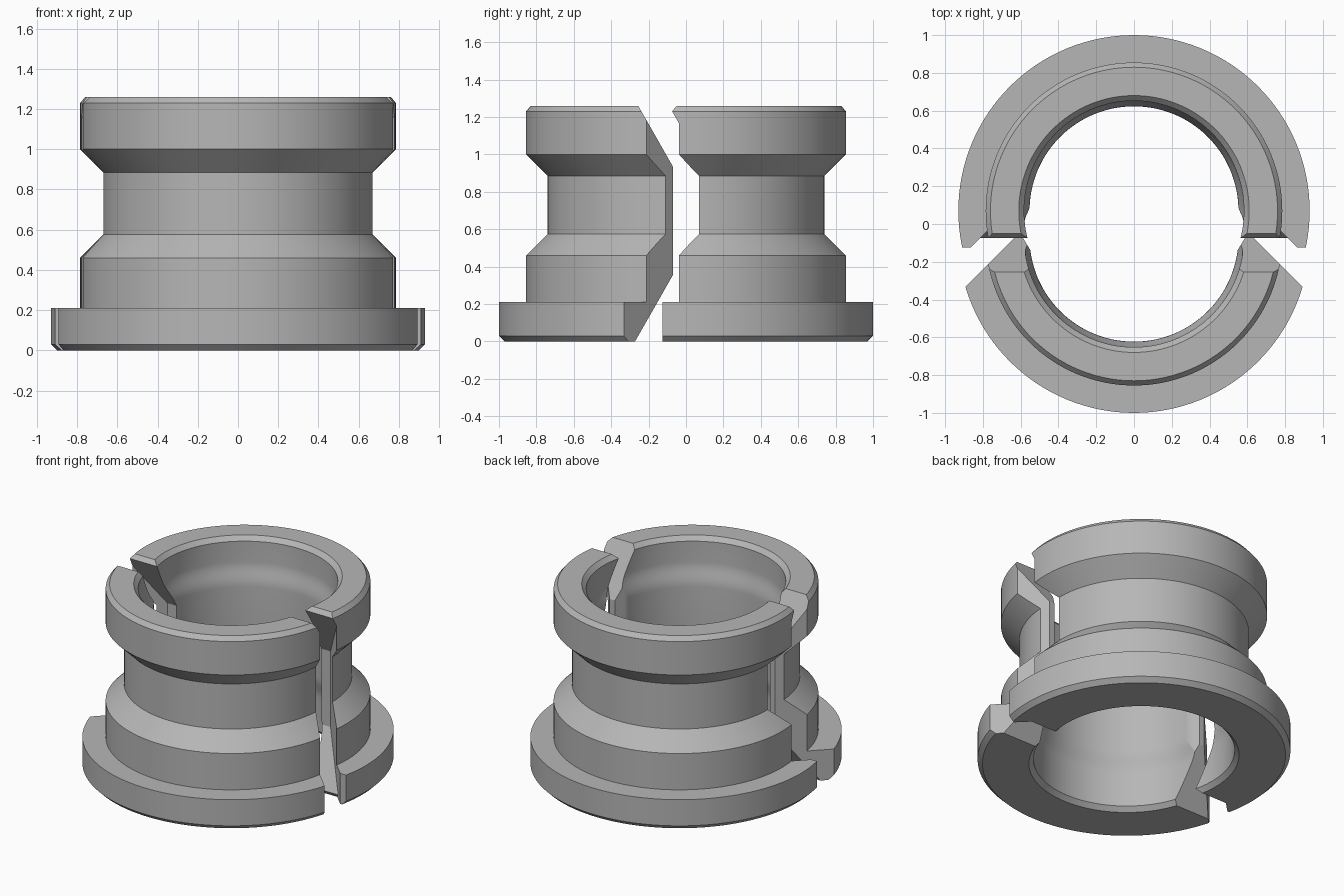
import bpy
import bmesh
import math
from mathutils import Vector

cube = bpy.data.objects.get("Cube")
if cube:
    bpy.data.objects.remove(cube, do_unlink=True)

grey = bpy.data.materials.new("plain_grey")
grey.use_nodes = True
colour = (0.47, 0.47, 0.47, 1)
grey.diffuse_color = colour
grey.node_tree.nodes["Principled BSDF"].inputs["Base Color"].default_value = colour

HEIGHT = 1.26
# Closed wall section: (radius, height), outside going up
OUTER = [(0.9, 0), (0.93, 0.03), (0.93, 0.21), (0.785, 0.21), (0.785, 0.46),
         (0.67, 0.575), (0.67, 0.885), (0.785, 1), (0.785, 1.23), (0.76, HEIGHT)]


def ease(z0, z1, r0, r1, steps=8):
    """Smooth step in bore radius between two heights."""
    return [(r0 + (r1 - r0) * (1 - math.cos(math.pi * i / steps)) / 2,
             z0 + (z1 - z0) * i / steps) for i in range(steps + 1)]


INNER = ([(0.61, HEIGHT), (0.582, 1.23)] + ease(1.09, 0.93, 0.582, 0.553)
         + ease(0.42, 0.26, 0.553, 0.582) + [(0.582, 0.03), (0.61, 0)])


def add_object(name, bm):
    bmesh.ops.recalc_face_normals(bm, faces=bm.faces)
    mesh = bpy.data.meshes.new(name)
    bm.to_mesh(mesh)
    bm.free()
    obj = bpy.data.objects.new(name, mesh)
    bpy.context.collection.objects.link(obj)
    return obj


def lathe(name, y):
    bm = bmesh.new()
    verts = [bm.verts.new((r, 0, z)) for r, z in OUTER + INNER]
    edges = [bm.edges.new((v, verts[i - 1])) for i, v in enumerate(verts)]
    bmesh.ops.spin(bm, geom=verts + edges, cent=(0, 0, 0), axis=(0, 0, 1),
                   angle=math.tau, steps=128, use_merge=True)
    bmesh.ops.remove_doubles(bm, verts=bm.verts, dist=1e-5)
    bmesh.ops.translate(bm, verts=bm.verts, vec=(0, y, 0))
    return add_object(name, bm)


def block(name, planes):
    """Convex cutter: the part of a large cube behind every (normal, point)."""
    bm = bmesh.new()
    bmesh.ops.create_cube(bm, size=6)
    for normal, point in planes:
        bmesh.ops.bisect_plane(bm, geom=bm.verts[:] + bm.edges[:] + bm.faces[:],
                               plane_co=point, plane_no=Vector(normal).normalized(),
                               clear_outer=True)
        bmesh.ops.holes_fill(bm, edges=[e for e in bm.edges if e.is_boundary])
    obj = add_object(name, bm)
    obj.hide_render = True
    obj.hide_viewport = True
    return obj


def wings(total):
    """Mirrored diagonal planes where |x| + y = total."""
    return [((s, 1, 0), (0, total, 0)) for s in (-1, 1)]


def wedge(y, z_low, z_high, total, slope=0.57):
    """Tongue shape: flat tip, diagonal sides, sloped top and bottom."""
    return wings(total) + [((0, 1, 0), (0, y, 0)), ((0, 1, slope), (0, y, z_high)),
                           ((0, 1, -slope), (0, y, z_low))]


def finish(obj, cuts):
    """Apply the cutters, colour the part and smooth its curved walls."""
    for operation, cutter in cuts:
        mod = obj.modifiers.new("cut", "BOOLEAN")
        mod.operation = operation
        mod.solver = "EXACT"
        mod.object = cutter
    bpy.context.view_layer.update()
    graph = bpy.context.evaluated_depsgraph_get()
    mesh = bpy.data.meshes.new_from_object(obj.evaluated_get(graph))
    obj.modifiers.clear()
    obj.data = mesh
    mesh.materials.clear()
    mesh.materials.append(grey)
    for _, cutter in cuts:
        bpy.data.objects.remove(cutter, do_unlink=True)
    bpy.ops.object.select_all(action="DESELECT")
    obj.select_set(True)
    bpy.context.view_layer.objects.active = obj
    bpy.ops.object.shade_smooth_by_angle(angle=math.radians(25))


# Front half: ends form wedge tongues with a small inner bevel
front = lathe("front_half_shell", -0.07)
finish(front, [
    ("INTERSECT", block("tongue", wedge(-0.07, 0.355, 0.935, 0.56))),
    ("DIFFERENCE", block("inner_bevel", [((s, -0.6, 0), (s * 0.56, -0.12, 0)) for s in (-1, 1)]
                         + [((0, -1, 0), (0, -0.3, 0))])),
])

# Back half: ends are hollowed to receive the tongues
back = lathe("back_half_shell", 0.07)
finish(back, [
    ("INTERSECT", block("back_limit", [((0, -1, 0), (0, -0.125, 0))])),
    ("DIFFERENCE", block("groove", wedge(0.12, 0.37, 0.89, 0.74))),
    ("DIFFERENCE", block("top_bevel", wings(0.74) + [
        ((0, 1, -0.83), (0, -0.05, HEIGHT)), ((0, 0, -1), (0, 0, 1.1))])),
    ("DIFFERENCE", block("bottom_bevel", wings(0.74) + [
        ((0, 1, 0.83), (0, -0.05, 0)), ((0, 0, 1), (0, 0, 0.16))])),
])
